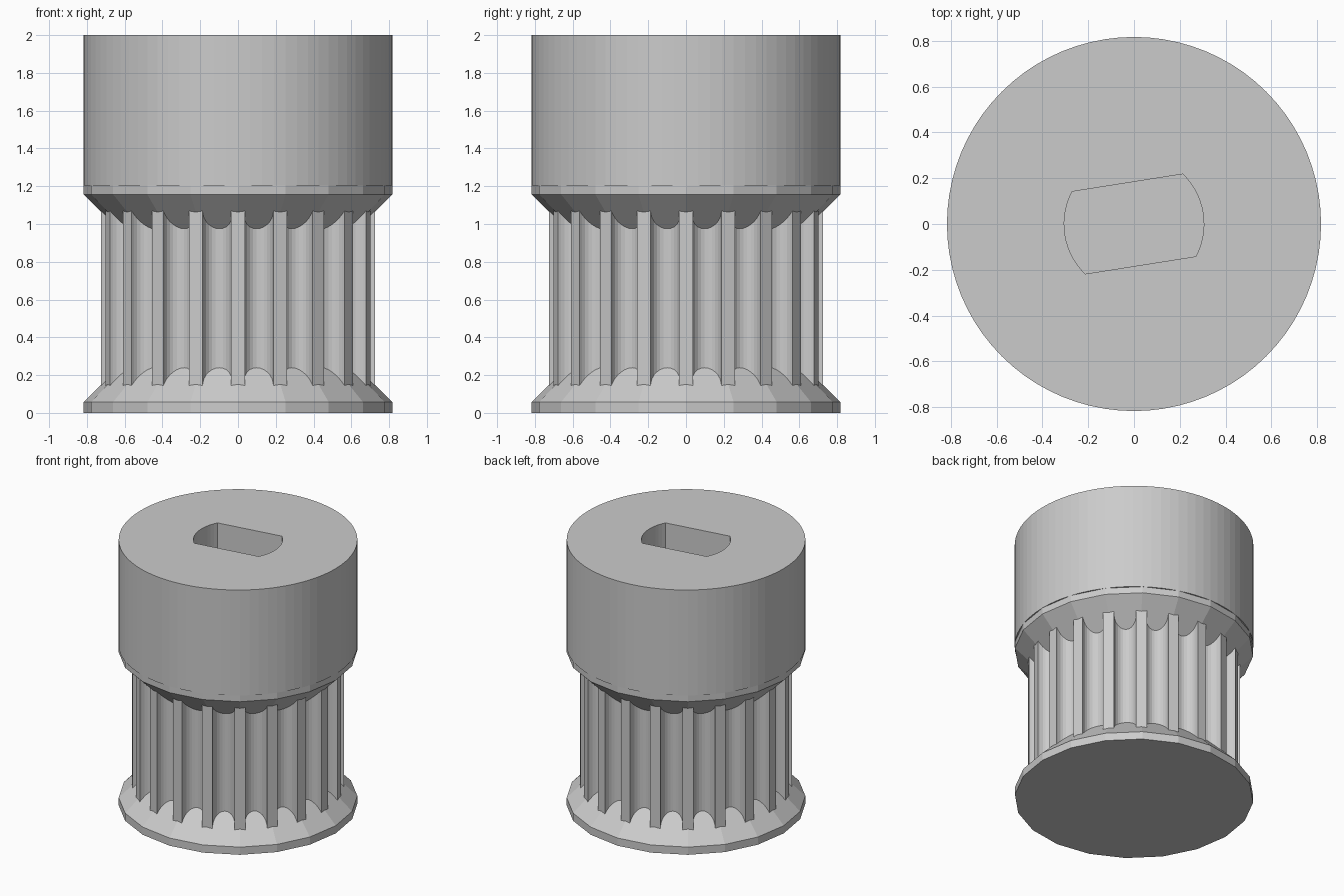
import bpy, bmesh
from math import sin, cos, asin, pi, radians

cube = bpy.data.objects.get("Cube")
if cube:
    bpy.data.objects.remove(cube, do_unlink=True)

TEETH = 20
FLANGE_R = 0.817
TOOTH_R = 0.725
GROOVE_R, GROOVE_CENTRE = 0.076, 0.704

grey = bpy.data.materials.new("plain grey")
grey.use_nodes = True
grey.diffuse_color = (0.6, 0.6, 0.6, 1)
grey.node_tree.nodes["Principled BSDF"].inputs["Base Color"].default_value = (0.6, 0.6, 0.6, 1)


def circle(radius, sides):
    return [(radius * cos(2 * pi * i / sides), radius * sin(2 * pi * i / sides))
            for i in range(sides)]


def loft(name, sections):
    """Closed solid through a stack of (outline, height) sections."""
    bm = bmesh.new()
    rings = [[bm.verts.new((x, y, z)) for x, y in outline] for outline, z in sections]
    n = len(rings[0])
    for low, high in zip(rings, rings[1:]):
        for i in range(n):
            j = (i + 1) % n
            bm.faces.new((low[i], low[j], high[j], high[i]))
    bm.faces.new(rings[0][::-1])
    bm.faces.new(rings[-1])
    bmesh.ops.recalc_face_normals(bm, faces=bm.faces)
    mesh = bpy.data.meshes.new(name)
    bm.to_mesh(mesh)
    bm.free()
    mesh.materials.append(grey)
    obj = bpy.data.objects.new(name, mesh)
    bpy.context.collection.objects.link(obj)
    return obj


def toothed_outline(steps=12):
    """Round-bottomed grooves midway between flat-topped teeth."""
    points = []
    for tooth in range(TEETH):
        a = 2 * pi * (tooth + 0.5) / TEETH
        local = [(TOOTH_R - 0.004, -GROOVE_R)]
        for k in range(steps + 1):
            t = pi * k / steps
            local.append((GROOVE_CENTRE - GROOVE_R * sin(t), -GROOVE_R * cos(t)))
        local.append((TOOTH_R - 0.004, GROOVE_R))
        points += [(u * cos(a) - v * sin(a), u * sin(a) + v * cos(a)) for u, v in local]
    return points


def shaft_outline(radius=0.305, half_flat=0.182, turn=radians(9), steps=14):
    """Circle with two opposite flats."""
    end = asin(half_flat / radius)
    angles = [side + end * (2 * k / steps - 1) + turn
              for side in (0, pi) for k in range(steps + 1)]
    return [(radius * cos(a), radius * sin(a)) for a in angles]


# Toothed belt drum
teeth = toothed_outline()
drum = loft("toothed_drum", [(teeth, 0.03), (teeth, 1.18)])

# Faceted flanges with sloping inner faces
rim = circle(FLANGE_R, TEETH)
neck = circle(0.6, TEETH)
slope = FLANGE_R - 0.6
loft("lower_flange", [(rim, 0), (rim, 0.058), (neck, 0.058 + slope)])
upper = loft("upper_flange", [(neck, 1.156 - slope), (rim, 1.156), (rim, 1.21)])

# Plain round collar
wall = circle(FLANGE_R, 80)
collar = loft("collar", [(wall, 1.204), (wall, 2)])

# Blind shaft hole with two flats
shaft = shaft_outline()
cutter = loft("shaft_cutter", [(shaft, 0.8), (shaft, 2.1)])
cutter.hide_render = True
for part in (drum, upper, collar):
    cut = part.modifiers.new("shaft_hole", 'BOOLEAN')
    cut.operation = 'DIFFERENCE'
    cut.solver = 'EXACT'
    cut.object = cutter
    bpy.context.view_layer.objects.active = part
    bpy.ops.object.modifier_apply(modifier=cut.name)
bpy.data.objects.remove(cutter, do_unlink=True)
